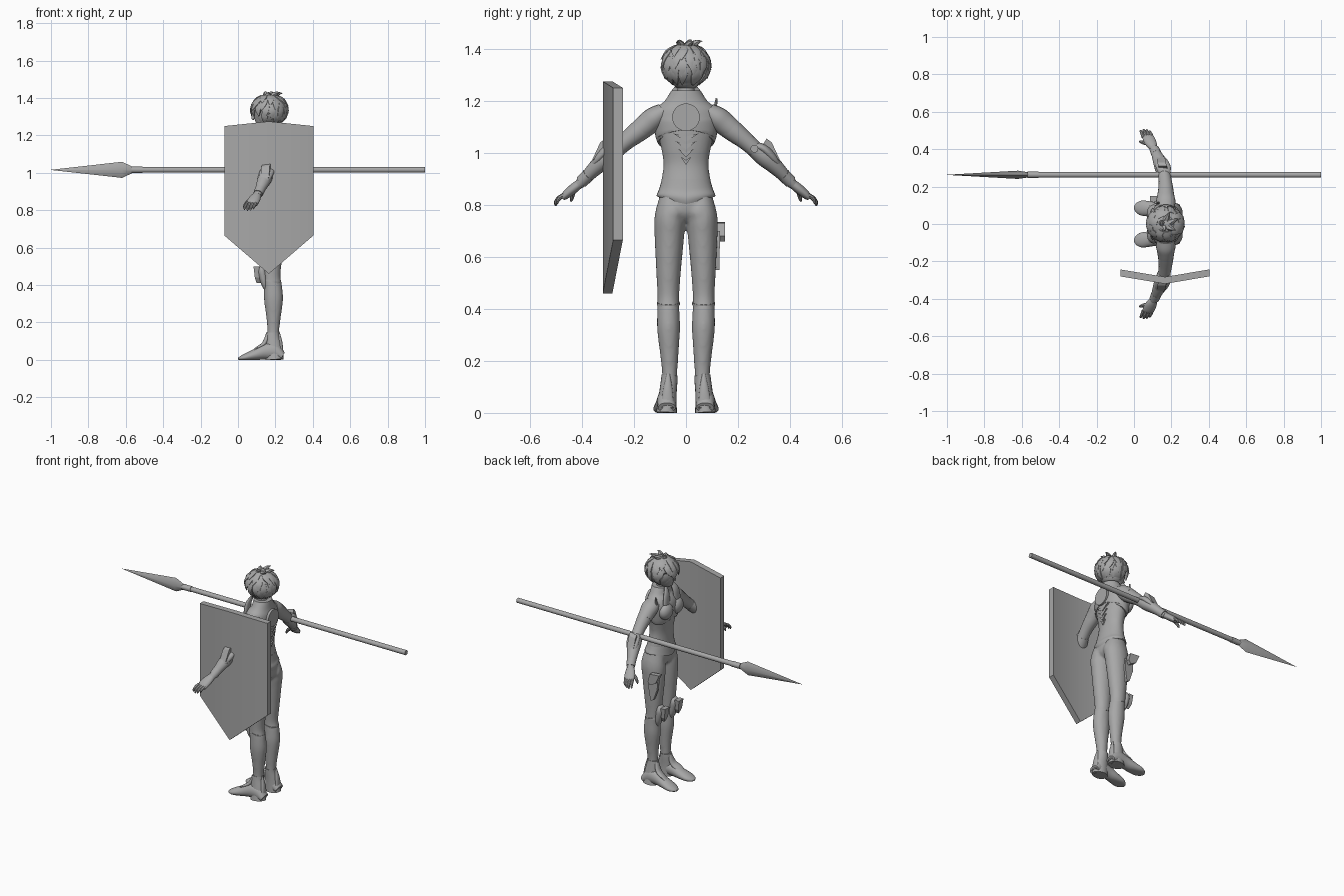
import bpy, bmesh, math, random
from mathutils import Vector

random.seed(4)
grey = bpy.data.materials.new("plain grey")
grey.diffuse_color = (0.39, 0.39, 0.39, 1)


def finish(name, bm, smooth=True, angle=40):
    for v in bm.verts:  # nothing sinks below the ground
        v.co.z = max(v.co.z, 0)
    bmesh.ops.recalc_face_normals(bm, faces=bm.faces)
    me = bpy.data.meshes.new(name)
    bm.to_mesh(me)
    bm.free()
    me.materials.append(grey)
    ob = bpy.data.objects.new(name, me)
    bpy.context.collection.objects.link(ob)
    if smooth:
        bpy.ops.object.select_all(action='DESELECT')
        ob.select_set(True)
        bpy.context.view_layer.objects.active = ob
        bpy.ops.object.shade_smooth_by_angle(angle=math.radians(angle))
    return ob


def curve(rows, steps):
    """Catmull-Rom interpolation of section rows."""
    out = []
    for i in range(len(rows) - 1):
        p = [rows[max(0, min(len(rows) - 1, i + k))] for k in (-1, 0, 1, 2)]
        for s in range(steps):
            t = s / steps
            out.append([0.5 * (2 * b + (c - a) * t + (2 * a - 5 * b + 4 * c - d) * t * t
                               + (3 * b - a - 3 * c + d) * t ** 3) for a, b, c, d in zip(*p)])
    return out + [list(rows[-1])]


def add_tube(bm, rows, sides=20, steps=4, ref=(1, 0, 0)):
    """Loft of rows (x, y, z, radius along ref, radius across)."""
    rows = curve(rows, steps) if steps > 1 else rows
    pts = [Vector(r[:3]) for r in rows]
    rings = []
    for i, r in enumerate(rows):
        t = (pts[min(i + 1, len(pts) - 1)] - pts[max(i - 1, 0)]).normalized()
        v = t.cross(Vector(ref)).normalized()
        u = v.cross(t)
        angles = [math.tau * k / sides for k in range(sides)]
        rings.append([bm.verts.new(pts[i] + u * math.cos(a) * max(r[3], .0005) + v * math.sin(a) * max(r[4], .0005))
                      for a in angles])
    for a, b in zip(rings, rings[1:]):
        for k in range(sides):
            bm.faces.new((a[k], a[(k + 1) % sides], b[(k + 1) % sides], b[k]))
    bm.faces.new(rings[0])
    bm.faces.new(rings[-1])


def tube(name, rows, angle=40, **kw):
    bm = bmesh.new()
    add_tube(bm, rows, **kw)
    return finish(name, bm, angle=angle)


def plate(name, outline, depth, smooth=False):
    """Closed outline of 3D points pushed along a depth vector."""
    bm = bmesh.new()
    f = bm.faces.new([bm.verts.new(p) for p in outline])
    ext = bmesh.ops.extrude_face_region(bm, geom=[f])
    bmesh.ops.translate(bm, vec=depth, verts=[g for g in ext['geom'] if isinstance(g, bmesh.types.BMVert)])
    return finish(name, bm, smooth)


def ball(name, c, r, shape=None):
    bm = bmesh.new()
    bmesh.ops.create_uvsphere(bm, u_segments=24, v_segments=16, radius=1)
    for v in bm.verts:
        if shape:
            shape(v)
        v.co = Vector(c) + Vector([a * b for a, b in zip(v.co, r)])
    return finish(name, bm)


# Spear
Z = 1.016
tube("spear_shaft", [(-.56, .263, Z, .015, .015), (1, .263, Z, .015, .015)], steps=1, ref=(0, 1, 0), sides=16)
tube("spear_collar", [(-.57, .263, Z, .017, .017), (-.51, .263, Z, .017, .017)], steps=1, ref=(0, 1, 0), sides=12)
tube("spear_blade", [(-1, .263, Z, 0, 0), (-.62, .263, Z, .022, .043), (-.56, .263, Z, .013, .015)],
     steps=1, ref=(0, 1, 0), sides=4, angle=62)

# Shield: two angled panels meeting at a soft centre ridge
bm = bmesh.new()
cols = [(-.073, -.28, .665, 1.25), (.165, -.32, .46, 1.275), (.403, -.28, .665, 1.25)]
loops = [[bm.verts.new(p) for p in ((x, y, lo), (x, y, hi), (x, y + .037, hi), (x, y + .037, lo))]
         for x, y, lo, hi in cols]
for a, b in zip(loops, loops[1:]):
    for k in range(4):
        bm.faces.new((a[k], a[(k + 1) % 4], b[(k + 1) % 4], b[k]))
bm.faces.new(loops[0])
bm.faces.new(loops[-1])
finish("shield", bm)

# Torso and legs blended into one suit
bm = bmesh.new()
add_tube(bm, [(.18, 0, .735, .03, .02), (.182, 0, .76, .062, .07), (.182, 0, .8, .072, .1), (.178, 0, .86, .068, .101),
              (.172, 0, .95, .058, .087), (.17, 0, 1.02, .066, .096), (.165, 0, 1.1, .073, .113),
              (.17, 0, 1.17, .057, .087), (.17, 0, 1.21, .037, .042)], sides=32)
for s in (-1, 1):
    add_tube(bm, [(.18, s * .055, .84, .058, .043), (.186, s * .061, .76, .075, .059), (.182, s * .064, .68, .071, .057),
                  (.18, s * .067, .55, .058, .048), (.18, s * .068, .45, .047, .042), (.187, s * .068, .39, .049, .043),
                  (.19, s * .067, .32, .051, .044), (.19, s * .064, .22, .038, .035), (.188, s * .063, .14, .031, .029),
                  (.188, s * .066, .05, .033, .031)])
    add_tube(bm, [(.2, s * .045, .82, .03, .03), (.208, s * .05, .77, .055, .042), (.2, s * .055, .715, .035, .03)])
suit = finish("body_suit", bm)
mod = suit.modifiers.new("blend", 'REMESH')
mod.mode, mod.voxel_size, mod.use_smooth_shade = 'VOXEL', .008, True
mod = suit.modifiers.new("soften", 'SMOOTH')
mod.factor, mod.iterations = .5, 6

# Waist garment with a hem that dips at the middle
bm = bmesh.new()
add_tube(bm, [(.178, 0, .9, .062, .092), (.178, 0, .86, .071, .104), (.18, 0, .836, .078, .113), (.18, 0, .831, .07, .106)], sides=32)
for v in bm.verts:
    v.co.z -= .022 * max(0, 1 - abs(v.co.y) / .1) * max(0, (.9 - v.co.z) / .07)
finish("waist_hem", bm)
# Short jacket with an arched hem and raised collar
bm = bmesh.new()
add_tube(bm, [(.168, 0, 1.07, .072, .108), (.165, 0, 1.085, .079, .118), (.165, 0, 1.13, .08, .126),
              (.172, 0, 1.17, .068, .115), (.175, 0, 1.2, .056, .082), (.175, 0, 1.24, .052, .056)], sides=32)
for v in bm.verts:
    v.co.z -= max(0, 1.11 - v.co.z) / .04 * .03 * min(1, abs(v.co.y) / .1)
finish("jacket", bm)
tube("neck", [(.175, 0, 1.18, .034, .034), (.165, 0, 1.28, .032, .032)], steps=1)
tube("back_disc", [(.235, 0, 1.137, .053, .053), (.25, 0, 1.137, .053, .053)], steps=1, sides=32, ref=(0, 1, 0))
for i in range(4):
    z, w = 1.055 - i * .03, .05 - i * .01
    plate(f"spine_plate_{i}", [(.215, -w, z + .02), (.215, 0, z - .012), (.215, w, z + .02), (.215, 0, z + .008)],
          (.026 - i * .001, 0, 0))

# Head and face
ball("head", (.165, 0, 1.325), (.08, .073, .085))
tube("jaw", [(.15, 0, 1.33, .068, .064), (.138, 0, 1.275, .052, .047), (.125, 0, 1.24, .026, .022)])
tube("nose", [(.085, 0, 1.315, .004, .004), (.08, 0, 1.293, .009, .008), (.087, 0, 1.288, .004, .004)])


# Hair cap, opened over the face, with locks that cling to it
def open_face(v):
    if v.co.z < .05 and v.co.x < -.3:
        v.co.x *= .7


C, R = Vector((.168, 0, 1.337)), (.097, .092, .085)
ball("hair_cap", C, R, open_face)


def on_hair(az, el, out):
    d = Vector((math.cos(az) * math.cos(el), math.sin(az) * math.cos(el), math.sin(el)))
    return C + Vector([a * b * out for a, b in zip(d, R)])


bm = bmesh.new()
for top, low, n in ((1.1, .3, 8), (.75, -.1, 11), (.4, -.55, 14), (.05, -.95, 15)):
    for k in range(n):
        a = math.tau * (k + random.uniform(-.3, .3)) / n
        if top < .2 and math.cos(a) < -.4:
            continue
        end = low + random.uniform(-.12, .12)
        if math.cos(a) < -.4:
            end = max(end, -.42)
        b = a + random.uniform(-.3, .3)
        path = [on_hair(a, top, .97), on_hair((a + b) / 2, (top + end) / 2, 1.0), on_hair(b, end, 1.09)]
        radial = (path[1] - C).normalized()
        add_tube(bm, [(*p, *r) for p, r in zip(path, ((.006, .016), (.008, .02), (0, 0)))], sides=6, steps=3, ref=radial)
for k in range(5):  # crown wisps
    a = k * 1.25 + .4
    p = C + Vector((.005 + .025 * math.cos(a), .025 * math.sin(a), .076))
    q = p + Vector((.02 + .024 * math.cos(a), .03 * math.sin(a) + .008, .012 + .005 * (k % 3)))
    add_tube(bm, [(*p, .018, .018), (*((p + q) / 2 + Vector((0, 0, .005))), .01, .01), (*q, 0, 0)], sides=6, steps=2)
finish("hair_locks", bm)

for s, side in ((-1, "left"), (1, "right")):
    # Boot
    tube(side + "_boot_top", [(.186, s * .063, .145, .035, .031), (.186, s * .065, .12, .037, .032),
                              (.19, s * .07, .07, .045, .034), (.195, s * .075, .0, .049, .04)])
    tube(side + "_shoe", [(.238, s * .074, .02, .034, .022), (.19, s * .075, .045, .036, .047), (.14, s * .077, .042, .036, .04),
                          (.09, s * .08, .027, .04, .03), (.04, s * .086, .014, .04, .02), (.012, s * .09, .008, .025, .011),
                          (.002, s * .092, .005, .01, .005)], ref=(0, 1, 0))
    tube(side + "_instep_guard", [(.16, s * .066, .135, .012, .016), (.14, s * .072, .085, .013, .024), (.1, s * .078, .058, .01, .024),
                                  (.06, s * .083, .034, .004, .008)])
    tube(side + "_heel_ridge", [(.218, s * .068, .15, .004, .006), (.226, s * .07, .09, .012, .018), (.236, s * .072, .02, .008, .026)])
    # Knee guard with a raised upper lip
    tube(side + "_knee_guard", [(.14, s * .07, .51, .006, .016), (.128, s * .07, .485, .022, .03), (.133, s * .07, .45, .024, .031),
                                (.143, s * .069, .4, .016, .025), (.15, s * .068, .365, .004, .008)])
    plate(side + "_knee_lip", [(.083, s * .047, .5), (.083, s * .093, .5), (.09, s * .087, .44), (.1, s * .07, .41), (.09, s * .053, .44)],
          (.03, 0, 0))
    tube(side + "_knee_band", [(.183, s * .068, .415, .0485, .044), (.185, s * .068, .425, .0485, .044)], steps=1)

    # Chest plate and shoulder guard
    ball(side + "_chest_plate", (.105, s * .052, 1.105), (.037, .052, .05))
    tube(side + "_collar_flap", [(.12, s * .03, 1.25, .006, .014), (.105, s * .045, 1.21, .012, .025), (.1, s * .055, 1.15, .012, .03)])
    tube(side + "_shoulder", [(.17, s * .085, 1.16, .046, .033), (.17, s * .12, 1.135, .052, .044), (.17, s * .15, 1.11, .046, .044),
                              (.17, s * .175, 1.09, .042, .041)])
    # Arm
    tube(side + "_upper_arm", [(.17, s * .13, 1.125, .044, .045), (.17, s * .18, 1.085, .041, .041), (.167, s * .23, 1.045, .035, .034),
                               (.16, s * .275, 1.005, .033, .031)])
    tube(side + "_forearm", [(.162, s * .26, 1.015, .033, .03), (.15, s * .3, .985, .039, .036), (.135, s * .34, .95, .035, .031),
                             (.115, s * .385, .905, .025, .023), (.104, s * .41, .88, .022, .019)])
    tube(side + "_elbow_guard", [(.172, s * .25, 1.03, .02, .01), (.16, s * .295, 1.018, .038, .018), (.145, s * .335, .98, .035, .018),
                                 (.13, s * .37, .935, .012, .006)])
    plate(side + "_elbow_fin", [(.135, s * .295, 1.02), (.13, s * .31, 1.045), (.125, s * .33, 1.03), (.12, s * .36, .965), (.125, s * .33, .96)],
          (.045, 0, .01))
    tube(side + "_wrist_cuff", [(.12, s * .375, .915, .028, .026), (.108, s * .402, .889, .026, .024)], steps=1)

    # Hand, four fingers and a thumb
    tube(side + "_palm", [(.106, s * .405, .885, .02, .017), (.092, s * .43, .865, .03, .019), (.078, s * .458, .842, .032, .017),
                          (.072, s * .47, .83, .028, .012)])
    bm = bmesh.new()
    for k in range(4):
        x = .05 + k * .016
        L = (.9, 1.05, 1, .82)[k]
        add_tube(bm, [(x, s * .463, .84, .009, .009), (x - .008, s * (.463 + .024 * L), .84 - .012 * L, .0085, .0085),
                      (x - .014, s * (.463 + .037 * L), .84 - .03 * L, .007, .007),
                      (x - .016, s * (.463 + .036 * L), .84 - .042 * L, .002, .002)], sides=8, steps=2)
    add_tube(bm, [(.08, s * .43, .86, .012, .012), (.05, s * .435, .845, .01, .01), (.034, s * .44, .822, .007, .007),
                  (.031, s * .442, .812, .002, .002)], sides=8, steps=2, ref=(0, 1, 0))
    finish(side + "_fingers", bm)

# Thigh holster, with its grip, on the right side
plate("holster", [(.11, .108, .7), (.17, .112, .7), (.175, .112, .64), (.16, .11, .55), (.14, .11, .56), (.115, .108, .63)], (0, .018, 0))
plate("holster_grip", [(.085, .12, .735), (.15, .12, .73), (.165, .12, .68), (.15, .12, .66), (.11, .12, .68)], (0, .03, 0))

# Small shoulder antenna
tube("shoulder_antenna", [(.13, .11, 1.16, .008, .008), (.13, .118, 1.21, .004, .004)], steps=1, sides=8)
